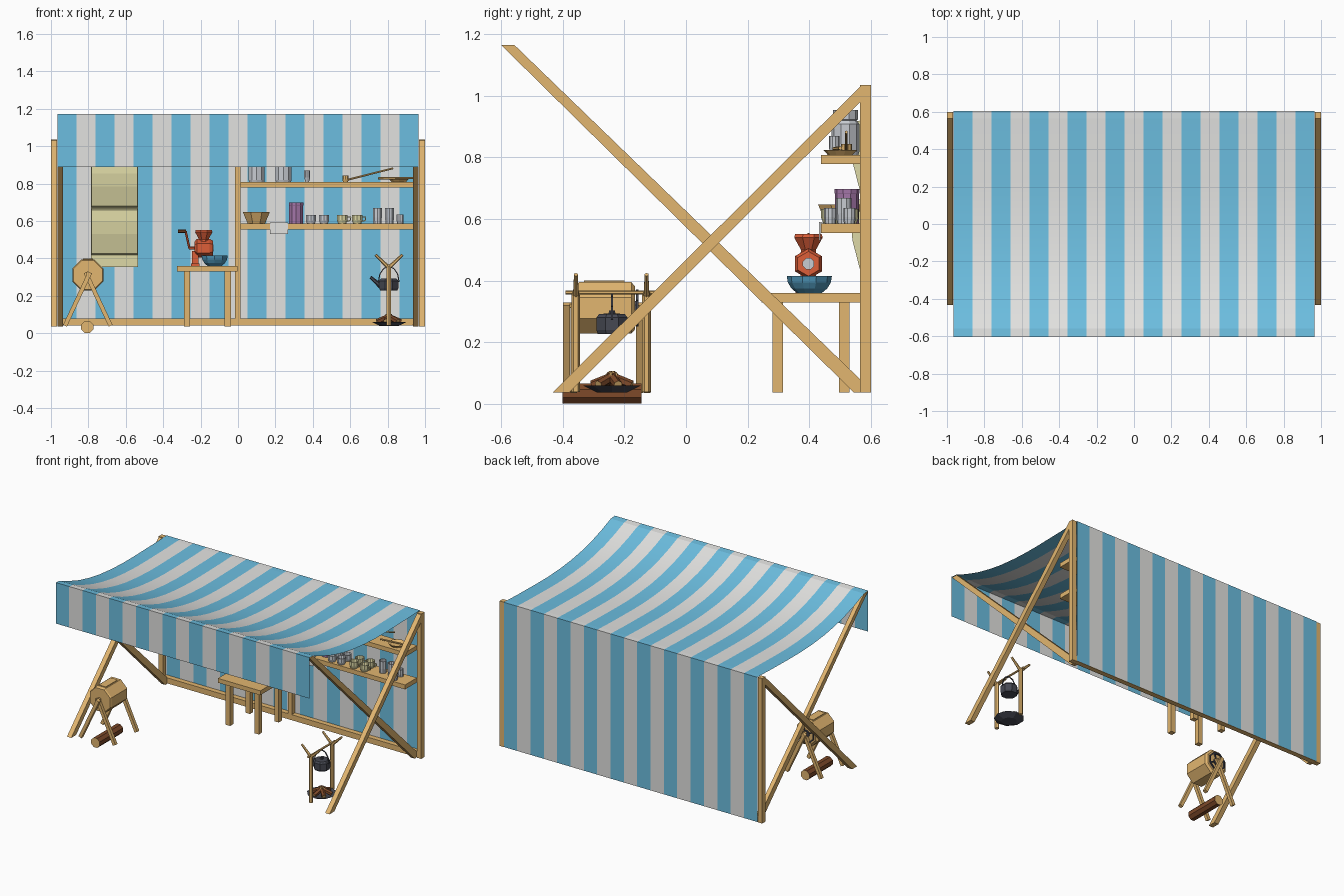
import bpy, bmesh, math
from mathutils import Vector, Matrix

if "Cube" in bpy.data.objects:
    bpy.data.objects.remove(bpy.data.objects["Cube"])


def mat(name, r, g, b):
    m = bpy.data.materials.new(name)
    lin = [((c / 255 + 0.055) / 1.055) ** 2.4 for c in (r, g, b)]
    m.diffuse_color = (*lin, 1)
    m.use_nodes = True
    m.node_tree.nodes["Principled BSDF"].inputs["Base Color"].default_value = m.diffuse_color
    return m


WOOD = mat("light wood", 226, 182, 112)
BLUE = mat("sky blue cloth", 108, 190, 224)
WHITE = mat("off white cloth", 226, 226, 224)
IRON = mat("dark iron", 70, 72, 82)
RED = mat("red enamel", 220, 94, 56)
TEAL = mat("teal ceramic", 78, 148, 182)
KHAKI = mat("pale khaki", 222, 217, 166)
PURPLE = mat("purple glaze", 164, 118, 168)
GLASS = mat("grey glass", 200, 204, 210)
BARK = mat("bark brown", 126, 74, 42)


def finish(name, bm, *mats):
    bmesh.ops.recalc_face_normals(bm, faces=bm.faces)
    me = bpy.data.meshes.new(name)
    bm.to_mesh(me)
    bm.free()
    for m in mats:
        me.materials.append(m)
    ob = bpy.data.objects.new(name, me)
    bpy.context.collection.objects.link(ob)
    return ob


def prism(name, poly, x0, x1, m):
    """Extrude a (y, z) outline along x."""
    bm = bmesh.new()
    a = [bm.verts.new((x0, y, z)) for y, z in poly]
    b = [bm.verts.new((x1, y, z)) for y, z in poly]
    bm.faces.new(a)
    bm.faces.new(b)
    n = len(poly)
    for i in range(n):
        j = (i + 1) % n
        bm.faces.new((a[i], a[j], b[j], b[i]))
    return finish(name, bm, m)


def box(name, x0, x1, y0, y1, z0, z1, m):
    return prism(name, [(y0, z0), (y1, z0), (y1, z1), (y0, z1)], x0, x1, m)


def lathe(name, origin, profile, n, m, axis=(0, 0, 1), cap=None):
    """Spin (radius, height) pairs round an axis, closing both ends."""
    bm = bmesh.new()
    rings = []
    for r, h in profile:
        rings.append([bm.verts.new((r * math.cos((i + .5) * 2 * math.pi / n),
                                    r * math.sin((i + .5) * 2 * math.pi / n), h)) for i in range(n)])
    for a, b in zip(rings, rings[1:]):
        for i in range(n):
            j = (i + 1) % n
            bm.faces.new((a[i], a[j], b[j], b[i]))
    for ring in (rings[0], rings[-1]):
        bm.faces.new(ring).material_index = 1 if cap else 0
    rot = Vector(axis).to_track_quat('Z', 'Y').to_matrix().to_4x4()
    bm.transform(Matrix.Translation(origin) @ rot)
    return finish(name, bm, m, *([cap] if cap else []))


def rod(name, p0, p1, r, m, n=6, r1=None, cap=None):
    d = Vector(p1) - Vector(p0)
    return lathe(name, p0, [(r, 0), (r1 or r, d.length)], n, m, d, cap)


def cup(name, x, y, z, r, h, m, base=.75, n=10):
    return lathe(name, (x, y, z), [(r * base, 0), (r, h * .4), (r, h), (r * .86, h), (r * base * .8, .12 * h)], n, m)


# striped awning: back wall, sagging roof and front valance as one sheet
path = [(.603, .04), (.603, 1.036), (.565, 1.036), (.46, 1.032), (.35, 1.03), (.24, 1.028), (.13, 1.028),
        (0, 1.034), (-.13, 1.047), (-.24, 1.066), (-.35, 1.092), (-.46, 1.128), (-.56, 1.168), (-.603, 1.172), (-.603, .89)]
bm = bmesh.new()
W = .965
cols = [[bm.verts.new((-W + 2 * W * k / 19, y, z)) for y, z in path] for k in range(20)]
for k in range(19):
    for i in range(len(path) - 1):
        f = bm.faces.new((cols[k][i], cols[k + 1][i], cols[k + 1][i + 1], cols[k][i + 1]))
        f.material_index = k % 2
        f.smooth = 1 < i < len(path) - 3
for e in bm.edges:
    e.smooth = len(e.link_faces) == 2 and e.calc_face_angle(0) < .6
finish("striped_awning", bm, BLUE, WHITE)

# frame on both sides
for s, side in ((-1, "left"), (1, "right")):
    box(f"{side}_back_post", s * .967, s, .565, .6, .037, 1.035, WOOD)
    prism(f"{side}_rear_brace", [(-.433, .037), (-.38, .037), (.567, .982), (.567, 1.032)], s * .967, s, WOOD)
    prism(f"{side}_awning_pole", [(-.6, 1.165), (-.557, 1.165), (.565, .08), (.565, .037), (.545, .037)],
          s * .935, s * .964, WOOD)
box("bottom_rail", -.966, .966, .565, .6, .04, .078, WOOD)
box("middle_post", -.016, .014, .565, .6, .078, 1.02, WOOD)

# shelves
box("upper_shelf", .014, .966, .438, .567, .778, .808, WOOD)
box("lower_shelf", .014, .966, .438, .567, .555, .586, WOOD)

# table
box("table_top", -.325, -.002, .245, .565, .33, .36, WOOD)
for x in (-.273, -.054):
    for y in (.297, .513):
        box("table_leg", x - .017, x + .017, y - .017, y + .017, .037, .332, WOOD)

# hanging pocket organiser
box("organiser_sheet", -.785, -.535, .588, .597, .355, .93, KHAKI)
for z in (0, .255):
    prism("organiser_pocket", [(.59, .417 + z), (.567, .425 + z), (.54, .53 + z), (.533, .6 + z),
                               (.537, .66 + z), (.59, .668 + z)], -.783, -.537, KHAKI)

# teal bowl on the table
lathe("teal_bowl", (-.125, .4, .36), [(.04, 0), (.058, .015), (.07, .035), (.073, .055), (.066, .055), (.03, .012)],
      10, TEAL)

# red hand mill
lathe("mill_hopper", (-.183, .397, .47), [(.03, 0), (.026, .03), (.05, .07), (.046, .082), (.04, .082), (.02, .04)],
      8, RED)
lathe("mill_body", (-.232, .397, .455), [(.034, 0), (.05, .012), (.05, .08), (.04, .097)], 6, RED, (1, 0, 0))
lathe("mill_plate", (-.136, .397, .455), [(.02, 0), (.02, .006)], 8, GLASS, (1, 0, 0))
box("mill_stand", -.245, -.212, .372, .422, .372, .44, RED)
box("mill_foot", -.25, -.205, .355, .44, .36, .373, RED)
rod("mill_axle", (-.262, .397, .455), (-.225, .397, .455), .008, RED)
rod("mill_crank", (-.26, .397, .455), (-.28, .397, .545), .006, RED)
rod("mill_knob", (-.322, .397, .545), (-.277, .397, .545), .01, BARK)

# drum on trestle legs
C = (-.803, -.355, .312)
lathe("drum", C, [(.084, 0), (.09, .008), (.09, .178), (.075, .19)], 8, WOOD, (0, 1, 0))
box("drum_hatch", -.83, -.776, -.33, -.2, .394, .4, WOOD)
lathe("drum_hub", (C[0], -.168, C[2]), [(.025, 0), (.025, .012)], 8, IRON, (0, 1, 0))
rod("drum_axle", (C[0], -.398, C[2] + .008), (C[0], -.12, C[2] + .008), .009, WOOD)
for i in range(8):
    a, b = (math.pi / 4 * (i + .5), math.pi / 4 * (i + 1.5))
    p, q = [(C[0] + .06 * math.cos(t), -.158, C[2] + .06 * math.sin(t)) for t in (a, b)]
    rod("wheel_rim", p, q, .006, IRON, 4)
    if i % 2:
        rod("wheel_spoke", (C[0], -.158, C[2]), p, .005, IRON, 4)
for y in (-.376, -.139):
    for s in (-1, 1):
        rod("trestle_leg", (C[0] + s * .122, y + s * .012, .04), (C[0] - s * .012, y + s * .012, .325), .016, WOOD, 4)
rod("ground_log", (-.806, -.4, .034), (-.806, -.145, .034), .035, BARK, 8, cap=WOOD)

# campfire with hanging kettle
FX, FY = .806, -.24
for y in (-.357, -.128):
    rod("fork_stick", (FX, y, .04), (FX, y, .365), .014, WOOD)
    rod("fork_branch", (FX, y, .35), (.735, y, .42), .011, WOOD, r1=.007)
    rod("fork_branch", (FX, y, .35), (.88, y, .42), .011, WOOD, r1=.007)
rod("spit_bar", (FX, -.39, .362), (FX, -.1, .362), .007, WOOD)
lathe("kettle", (FX, FY, .228), [(.05, 0), (.055, .012), (.055, .052), (.045, .064), (.012, .066), (.01, .075)], 8, IRON)
rod("kettle_spout", (.765, FY, .25), (.708, FY, .3), .014, IRON, r1=.008)
arc = [(FX + .055 * math.cos(math.pi * i / 6), FY, .275 + .082 * math.sin(math.pi * i / 6)) for i in range(7)]
for p, q in zip(arc, arc[1:]):
    rod("kettle_handle", p, q, .004, IRON, 4)
lathe("fire_bowl", (FX, FY, .038), [(.05, 0), (.095, .022), (.086, .023), (.045, .01)], 9, IRON)
for i in range(6):
    a = i * 1.05 + .3
    c, s = math.cos(a), math.sin(a)
    rod("firewood", (FX + .066 * c, FY + .066 * s, .062), (FX - .015 * c, FY - .015 * s, .094), .015, BARK, 6, cap=WOOD)

# upper shelf goods
for x in (.1, .243):
    lathe("storage_jar", (x, .517, .808), [(.042, 0), (.045, .01), (.045, .1), (.036, .112), (.04, .115), (.04, .145)],
          10, GLASS)
cup("small_glass", .37, .48, .808, .017, .062, GLASS, .6)
cup("wooden_mortar", .575, .52, .808, .018, .035, WOOD)
rod("long_stirrer", (.575, .52, .818), (.83, .52, .882), .005, WOOD)
lathe("wooden_plate", (.86, .5, .808), [(.04, 0), (.055, .016), (.048, .016), (.035, .008)], 10, WOOD)
rod("wooden_spoon", (.75, .48, .828), (.94, .5, .83), .006, WOOD)

# lower shelf goods
Z = .586
lathe("wooden_trough", (.098, .5, Z), [(.05, 0), (.078, .062), (.068, .062), (.042, .01)], 8, WOOD)
prism("shelf_cloth", [(.52, Z), (.52, Z + .005), (.431, Z + .005), (.431, .53), (.436, .53), (.436, Z)], .172, .268, WHITE)
lathe("purple_jar", (.311, .522, Z), [(.039, 0), (.039, .095), (.04, .097), (.04, .112), (.033, .112)], 10, PURPLE)
for y in (.468, .53):
    for x in (.39, .46):
        cup("grey_cup", x, y, Z, .029, .045, GLASS)
    for x in (.557, .637):
        cup("khaki_mug", x, y, Z, .03, .046, KHAKI)
        h = [(x + .026, y, Z + .036), (x + .046, y, Z + .034), (x + .044, y, Z + .018), (x + .023, y, Z + .01)]
        for p, q in zip(h, h[1:]):
            rod("mug_handle", p, q, .004, KHAKI, 4)
for x in (.745, .81):
    cup("tall_glass", x, .512, Z, .025, .083, GLASS, .9)
for y in (.468, .53):
    cup("short_glass", .867, y, Z, .02, .05, GLASS, .9)
